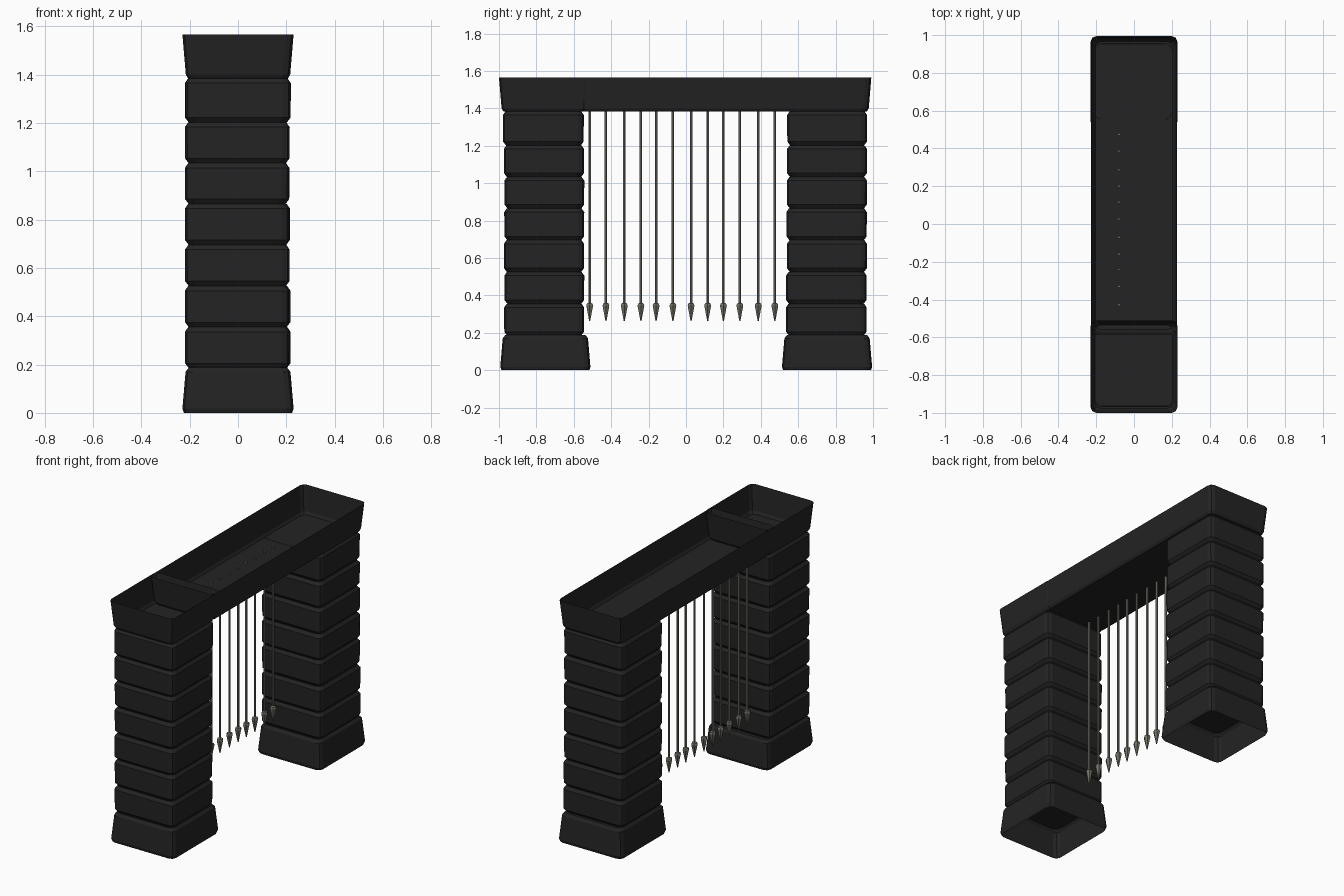
import bpy, bmesh, math, random

if "Cube" in bpy.data.objects:
    bpy.data.objects.remove(bpy.data.objects["Cube"])

random.seed(4)


def material(name, rgb):
    m = bpy.data.materials.new(name)
    m.diffuse_color = (*rgb, 1)
    m.use_nodes = True
    m.node_tree.nodes["Principled BSDF"].inputs["Base Color"].default_value = m.diffuse_color
    return m


STONE = material("dark_stone", (0.017, 0.017, 0.017))
IRON = material("grey_iron", (0.17, 0.165, 0.135))


def finish(bm, name, mat):
    bmesh.ops.recalc_face_normals(bm, faces=bm.faces)
    me = bpy.data.meshes.new(name)
    bm.to_mesh(me)
    bm.free()
    me.materials.append(mat)
    ob = bpy.data.objects.new(name, me)
    bpy.context.collection.objects.link(ob)
    return ob


def rounded_rect(hx, hy, r=0.03, seg=2):
    pts = []
    for i, (sx, sy) in enumerate(((1, 1), (-1, 1), (-1, -1), (1, -1))):
        for k in range(seg + 1):
            a = math.pi / 2 * (i + k / seg)
            pts.append((sx * (hx - r) + r * math.cos(a), sy * (hy - r) + r * math.sin(a)))
    return pts


def stone(name, cx, cy, hx, hy, profile, cap_bottom=True, cap_top=True):
    """Loft rounded rectangles; profile holds (z, inset) pairs."""
    bm = bmesh.new()
    rings = [[bm.verts.new((cx + x, cy + y, z)) for x, y in rounded_rect(hx - d, hy - d)]
             for z, d in profile]
    for a, b in zip(rings, rings[1:]):
        for i in range(len(a)):
            j = (i + 1) % len(a)
            bm.faces.new((a[i], a[j], b[j], b[i]))
    if cap_bottom:
        bm.faces.new(rings[0])
    if cap_top:
        bm.faces.new(rings[-1])
    return finish(bm, name, STONE)


# Pillars: flared hollow base plus a stack of chamfered blocks
levels = [0.185, 0.355, 0.525, 0.695, 0.865, 1.033, 1.202, 1.384]
for side, cy in (("front", -0.752), ("back", 0.754)):
    stone(side + "_base", 0, cy, 0.23, 0.241,
          [(0, 0.006), (0.018, 0), (0.17, 0.013), (0.187, 0.026)], cap_bottom=False)
    yc = -0.76 if cy < 0 else 0.752
    for i, (z0, z1) in enumerate(zip(levels, levels[1:])):
        j = random.uniform(-0.003, 0.003)
        stone(f"{side}_block_{i + 1}", -0.002 + j, yc - j, 0.217 + j / 2, 0.215 + j / 2,
              [(z0, 0.016), (z0 + 0.02, 0.001), (z1 - 0.02, 0), (z1, 0.014)])

# Lintel: two open-topped flared trays that overlap near the front pillar
tray = [(1.383, 0.024), (1.4, 0.014), (1.565, 0)]
stone("front_capital", 0, -0.755, 0.23, 0.245, tray, cap_top=False)
stone("lintel", 0, 0.203, 0.228, 0.788, tray, cap_top=False)


# Portcullis: lathed iron bars with arrow points
def bar(name, x, y, sides=6):
    bm = bmesh.new()
    prof = [(0.262, 0.003), (0.345, 0.021), (0.356, 0.017), (0.36, 0.0075), (1.405, 0.0075)]
    rings = [[bm.verts.new((x + r * math.cos(2 * math.pi * k / sides),
                            y + r * math.sin(2 * math.pi * k / sides), z))
              for k in range(sides)] for z, r in prof]
    for a, b in zip(rings, rings[1:]):
        for k in range(sides):
            n = (k + 1) % sides
            bm.faces.new((a[k], a[n], b[n], b[k]))
    bm.faces.new(rings[0])
    bm.faces.new(rings[-1])
    return finish(bm, name, IRON)


bar_y = [-0.515, -0.428, -0.33, -0.241, -0.16, -0.07, 0.027, 0.116, 0.2, 0.288, 0.386, 0.475]
for i, y in enumerate(bar_y):
    bar(f"gate_bar_{i + 1}", -0.08, y)
